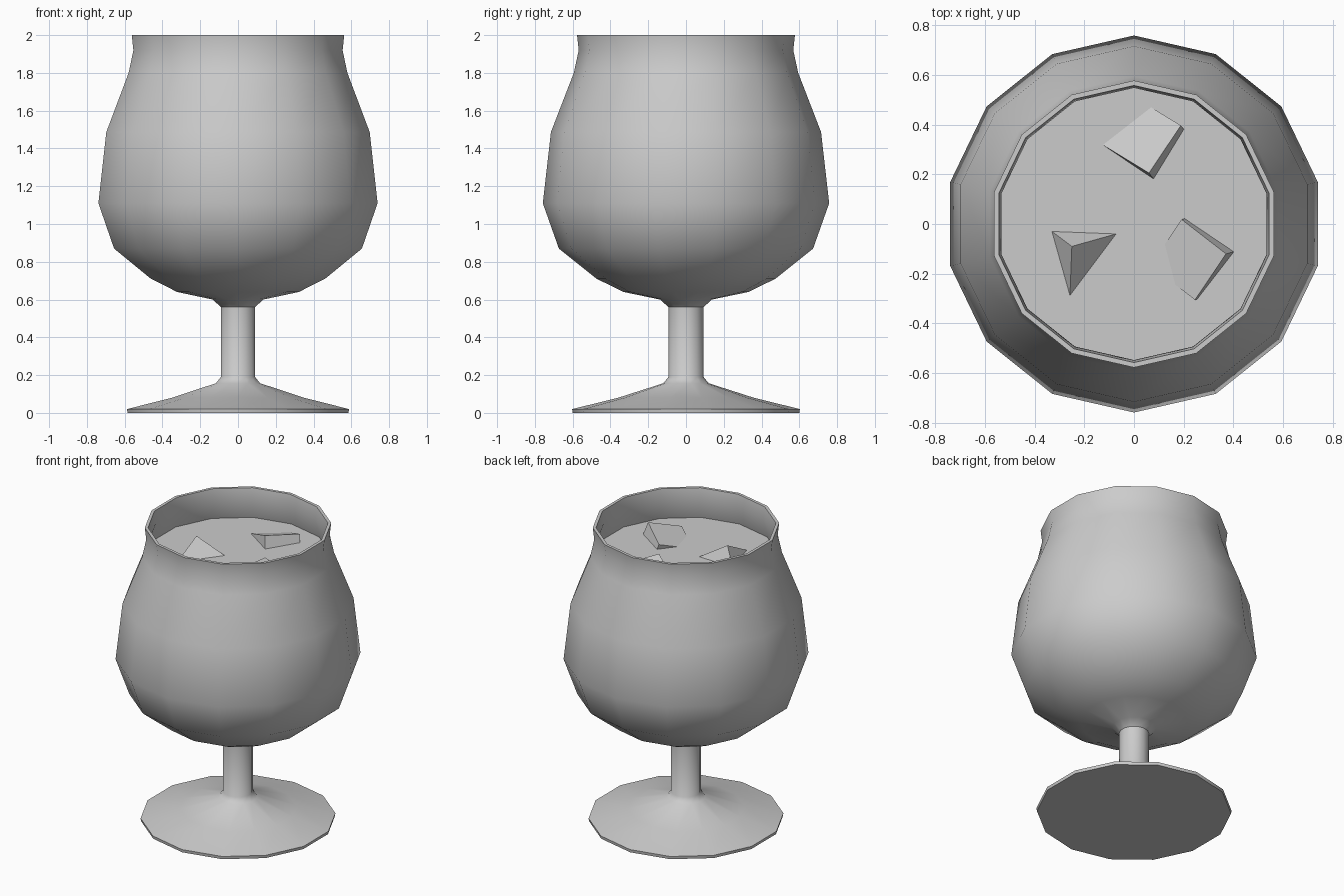
import bpy, bmesh, math
from mathutils import Vector

if "Cube" in bpy.data.objects:
    bpy.data.objects.remove(bpy.data.objects["Cube"])

SIDES = 14
LEVEL = 1.79   # height of the liquid surface


def finish(name, bm, smooth):
    bmesh.ops.recalc_face_normals(bm, faces=bm.faces)
    me = bpy.data.meshes.new(name)
    bm.to_mesh(me)
    bm.free()
    ob = bpy.data.objects.new(name, me)
    bpy.context.collection.objects.link(ob)
    if smooth:
        me.shade_smooth()
        me.set_sharp_from_angle(angle=math.radians(40))
    return ob


def lathe(name, profile):
    bm = bmesh.new()
    vs = [bm.verts.new((0, r, z)) for r, z in profile]
    edges = [bm.edges.new(p) for p in zip(vs, vs[1:])]
    bmesh.ops.spin(bm, geom=vs + edges, cent=(0, 0, 0), axis=(0, 0, 1),
                   angle=math.tau, steps=SIDES, use_merge=False)
    bmesh.ops.remove_doubles(bm, verts=bm.verts, dist=1e-4)
    return finish(name, bm, True)


def ice(name, corner, e1, e2, size):
    # cube hanging down from its highest corner along two given edges
    a = Vector(e1).normalized()
    b = Vector(e2)
    b = (b - a * b.dot(a)).normalized()
    c = a.cross(b)
    if c.z > 0:
        c = -c
    centre = Vector(corner) + (a + b + c) * size / 2
    bm = bmesh.new()
    bmesh.ops.create_cube(bm, size=size)
    for v in bm.verts:
        p = v.co.copy()
        v.co = centre + a * p.x + b * p.y + c * p.z
    return finish(name, bm, False)


# Glass: foot, stem, bowl outside, rim, bowl inside
outer = [(0, 0), (0.6, 0), (0.603, 0.02), (0.36, 0.08), (0.12, 0.157),
         (0.093, 0.19), (0.093, 0.56), (0.137, 0.6), (0.33, 0.64),
         (0.473, 0.71), (0.673, 0.87), (0.758, 1.11), (0.715, 1.487),
         (0.594, 1.8), (0.568, 1.92), (0.577, 2.0)]
inner = [(0, 0.64), (0.32, 0.67), (0.46, 0.735), (0.65, 0.885),
         (0.732, 1.115), (0.69, 1.48), (0.574, LEVEL)]
lathe("glass", outer + [(0.557, 2.0), (0.547, 1.92)] + inner[::-1])

# Liquid filling the bowl
lathe("liquid", inner + [(0, LEVEL)])

# Ice cubes breaking the surface
ice("ice_left", (-0.25, -0.09, LEVEL + 0.106),
    (-0.08, 0.06, -0.106), (0.18, 0.05, -0.106), 0.232)
ice("ice_right", (0.37, -0.12, LEVEL + 0.086),
    (-0.177, 0.137, -0.0515), (-0.125, -0.185, -0.063), 0.232)
ice("ice_back", (0.06, 0.205, LEVEL + 0.078),
    (-0.185, 0.113, -0.078), (0.13, 0.2, -0.03), 0.232)
